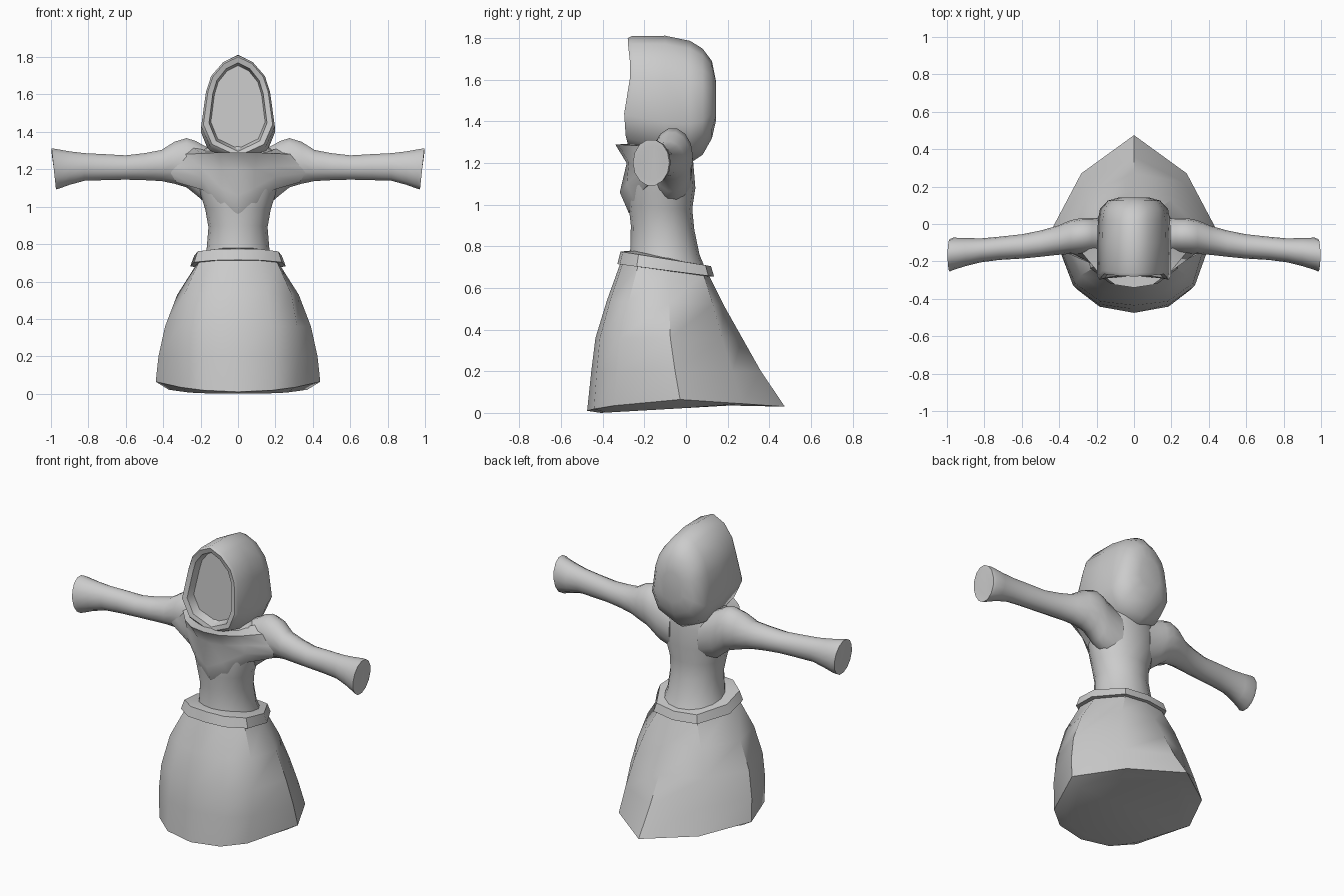
import bpy, bmesh, math

cloth = bpy.data.materials.new("plain grey")
cloth.diffuse_color = (0.6, 0.6, 0.6, 1)


def finish(name, bm, angle=50):
    bmesh.ops.recalc_face_normals(bm, faces=bm.faces)
    me = bpy.data.meshes.new(name)
    bm.to_mesh(me)
    bm.free()
    me.materials.append(cloth)
    ob = bpy.data.objects.new(name, me)
    bpy.context.collection.objects.link(ob)
    bpy.ops.object.select_all(action='DESELECT')
    ob.select_set(True)
    bpy.context.view_layer.objects.active = ob
    bpy.ops.object.shade_smooth_by_angle(angle=math.radians(angle))
    return ob


def loft(name, rings, angle=50, closed=True):
    """Skin a list of equal-length rings; closed rings get end caps."""
    bm = bmesh.new()
    vs = [[bm.verts.new(p) for p in r] for r in rings]
    n = len(vs[0])
    for a, b in zip(vs, vs[1:]):
        for i in range(n if closed else n - 1):
            j = (i + 1) % n
            bm.faces.new((a[i], a[j], b[j], b[i]))
    if closed:
        bm.faces.new(vs[0])
        bm.faces.new(vs[-1])
    return finish(name, bm, angle)


def mirror_ring(half):
    return half + [(-x, y, z) for x, y, z in half[-2:0:-1]]


def lerp(a, b, t):
    return a + (b - a) * t


def plan_ring(unit, hw, yf, yb, zf, zb, lift=0):
    """Horizontal ring from a unit half-outline, tilted front to back."""
    half = []
    for ux, uy in unit:
        k = (uy + 1) / 2
        half.append((ux * hw, lerp(yf, yb, k), lerp(zf, zb, k) + lift * ux ** 2))
    return mirror_ring(half)


# Skirt: pointed hem at the back, blending to the belt outline
hem = [(0, -1), (.42, -.93), (.7, -.73), (1, -.06), (.64, .57), (0, 1)]
waist = [(0, -1), (.5, -.95), (.92, -.6), (1, .1), (.6, .88), (0, 1)]
levels = [(0, .37, -.41, .38, 0, .045, 0),
          (0, .44, -.475, .475, .01, .03, .045),
          (.3, .425, -.455, .36, .2, .2, 0),
          (.5, .39, -.435, .27, .36, .36, 0),
          (.8, .325, -.38, .18, .54, .52, 0),
          (1, .225, -.315, .11, .72, .66, 0)]
loft("skirt", [plan_ring([(lerp(a, c, t), lerp(b, d, t)) for (a, b), (c, d) in zip(hem, waist)], *p)
               for t, *p in levels], 40)

# Belt: tilted band
loft("belt", [plan_ring(waist, *p) for p in [
    (.215, -.29, .1, .71, .655), (.255, -.33, .135, .715, .655),
    (.235, -.315, .12, .775, .705), (.16, -.26, .06, .78, .715)]], 35)

# Torso
oval = [(math.sin(a), -math.cos(a)) for a in [math.pi * i / 8 for i in range(9)]]
loft("torso", [plan_ring(oval, *p) for p in [
    (.19, -.28, .09, .7, .7), (.168, -.268, .065, .78, .76),
    (.158, -.265, .04, .9, .88), (.175, -.275, .03, .99, .98),
    (.205, -.28, .045, 1.08, 1.08), (.23, -.27, .035, 1.2, 1.2),
    (.21, -.25, .03, 1.29, 1.29), (.12, -.2, .02, 1.34, 1.34)]])

# Sleeves: (x, y min, y max, z min, z max)
sleeve = [(.10, -.17, .03, 1.0, 1.29), (.19, -.165, .03, 1.03, 1.335),
          (.225, -.16, .033, 1.06, 1.355), (.275, -.16, .033, 1.10, 1.37),
          (.34, -.16, .02, 1.12, 1.35), (.41, -.165, -.01, 1.135, 1.305),
          (.5, -.175, -.035, 1.14, 1.288), (.6, -.185, -.055, 1.143, 1.276),
          (.72, -.192, -.068, 1.14, 1.283), (.82, -.205, -.077, 1.137, 1.288),
          (.9, -.225, -.075, 1.115, 1.298), (.965, -.245, -.073, 1.095, 1.312),
          (.985, -.255, -.08, 1.09, 1.315), (.985, -.235, -.1, 1.115, 1.29)]
for side, label in ((1, "left"), (-1, "right")):
    rings = []
    for x, y0, y1, z0, z1 in sleeve:
        ring = []
        for i in range(14):
            a = 2 * math.pi * i / 14
            slant = .012 * math.sin(a) if x > .95 else 0
            ring.append((side * (x + slant), (y0 + y1) / 2 + (y1 - y0) / 2 * math.cos(a),
                         (z0 + z1) / 2 + (z1 - z0) / 2 * math.sin(a)))
        rings.append(ring)
    loft(label + "_sleeve", rings)

# Shawl: collar edge, fold and pointed front, as mirrored strips
shawl = [[(0, -.2, 1.285), (.1, -.19, 1.29), (.17, -.15, 1.3), (.25, -.1, 1.32)],
         [(0, -.34, 1.29), (.1, -.325, 1.29), (.19, -.26, 1.285), (.29, -.14, 1.28)],
         [(0, -.285, 1.2), (.09, -.275, 1.205), (.2, -.225, 1.215), (.34, -.15, 1.22)],
         [(0, -.318, 1.06), (.09, -.285, 1.1), (.2, -.225, 1.16), (.36, -.155, 1.18)],
         [(0, -.275, .96), (.1, -.25, 1.02), (.19, -.19, 1.09), (.33, -.12, 1.13)],
         [(0, -.2, .97), (.1, -.16, 1.04), (.17, -.12, 1.1), (.3, -.08, 1.15)]]
loft("shawl", [[(-x, y, z) for x, y, z in r[:0:-1]] + r for r in shawl], 60, closed=False)

# Hood: outline in x and height fraction, swept front to back
outline = [(0, 1), (.4, .935), (.73, .80), (.87, .65), (1, .32), (.75, .12), (0, 0)]
rim = [-.28, -.278, -.27, -.268, -.297, -.29, -.275]


def hood_ring(y, hw, top, bottom, rim_shift=None):
    return mirror_ring([(x * hw, y if rim_shift is None else r + rim_shift, lerp(bottom, top, f))
                        for (x, f), r in zip(outline, rim)])


loft("hood", [hood_ring(0, .145, 1.755, 1.31, .06), hood_ring(0, .155, 1.77, 1.295, .008),
              hood_ring(0, .185, 1.8, 1.27, 0), hood_ring(0, .197, 1.81, 1.25, .018),
              hood_ring(-.1, .197, 1.812, 1.2), hood_ring(.02, .193, 1.787, 1.2),
              hood_ring(.08, .182, 1.75, 1.24), hood_ring(.125, .14, 1.69, 1.32),
              hood_ring(.143, .075, 1.6, 1.4)], 55)
